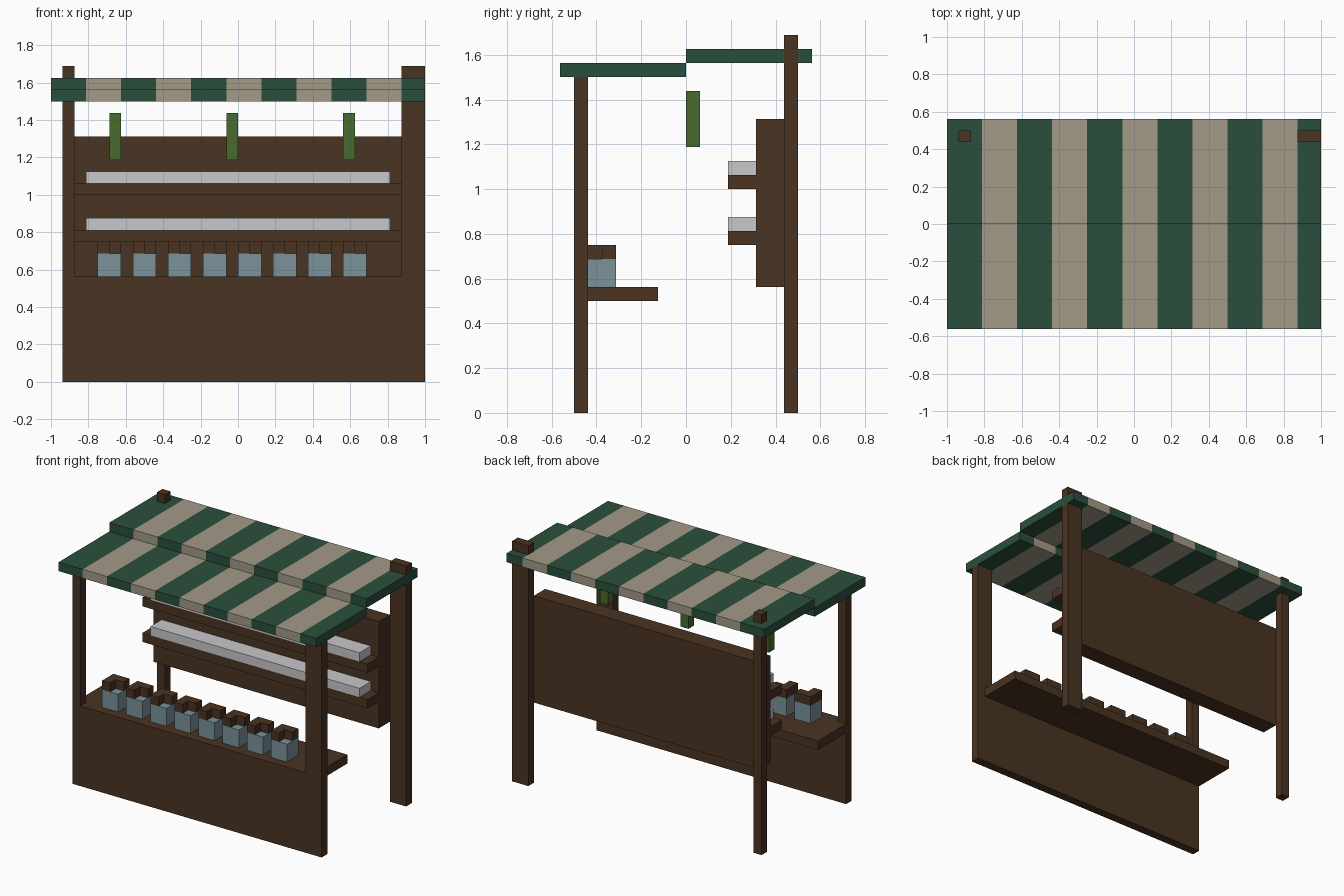
import bpy
import bmesh

U = 1 / 16  # every part sits on a grid of this size


def linear(c):
    c /= 255
    return c / 12.92 if c <= 0.04045 else ((c + 0.055) / 1.055) ** 2.4


def material(name, r, g, b):
    colour = (linear(r), linear(g), linear(b), 1)
    mat = bpy.data.materials.new(name)
    mat.use_nodes = True
    mat.diffuse_color = colour
    node = next(n for n in mat.node_tree.nodes if n.type == 'BSDF_PRINCIPLED')
    node.inputs["Base Color"].default_value = colour
    node.inputs["Roughness"].default_value = 0.9
    return mat


def finish(name, bm, *mats):
    bmesh.ops.recalc_face_normals(bm, faces=bm.faces)
    mesh = bpy.data.meshes.new(name)
    bm.to_mesh(mesh)
    bm.free()
    for mat in mats:
        mesh.materials.append(mat)
    obj = bpy.data.objects.new(name, mesh)
    bpy.context.collection.objects.link(obj)
    return obj


def prism(outline, z):
    """Extrude an outline in grid units from z[0] to z[1]."""
    bm = bmesh.new()
    base = bm.faces.new([bm.verts.new((x * U, y * U, z[0] * U)) for x, y in outline])
    top = bmesh.ops.extrude_face_region(bm, geom=[base])["geom"]
    bmesh.ops.translate(bm, vec=(0, 0, (z[1] - z[0]) * U),
                        verts=[v for v in top if isinstance(v, bmesh.types.BMVert)])
    return bm


def block(x, y, z):
    return prism([(x[0], y[0]), (x[1], y[0]), (x[1], y[1]), (x[0], y[1])], z)


def box(name, x, y, z, mat):
    return finish(name, block(x, y, z), mat)


def awning(name, y, z):
    """Slab sliced into stripes of alternating colour."""
    bm = block((-16, 16), y, z)
    for x in range(-13, 16, 3):
        bmesh.ops.bisect_plane(bm, geom=bm.verts[:] + bm.edges[:] + bm.faces[:],
                               plane_co=(x * U, 0, 0), plane_no=(1, 0, 0))
    for f in bm.faces:
        f.material_index = int((f.calc_center_median().x / U + 16) // 3) % 2
    return finish(name, bm, green, cream)


cube = bpy.data.objects.get("Cube")
if cube:
    bpy.data.objects.remove(cube)

wood = material("dark wood", 74, 51, 34)
green = material("awning green", 42, 79, 60)
cream = material("awning cream", 163, 155, 136)
white = material("pale goods", 200, 200, 203)
glass = material("blue glass", 122, 146, 154)
leaf = material("leaf green", 73, 107, 45)

# Posts, the left pair thicker and the back pair poking through the roof
for side, x in (("right", (-15, -14)), ("left", (14, 16))):
    box("front_post_" + side, x, (-8, -7), (0, 24), wood)
    box("back_post_" + side, x, (7, 8), (0, 27), wood)

# Counter
box("front_panel", (-14, 14), (-8, -7), (0, 9), wood)
box("counter_top", (-15, 15), (-7, -2), (8, 9), wood)

# Back board with two stocked shelves
box("back_board", (-14, 14), (5, 7), (9, 21), wood)
for level, z in (("lower", 12), ("upper", 16)):
    box("shelf_" + level, (-14, 14), (3, 5), (z, z + 1), wood)
    box("goods_" + level, (-13, 13), (3, 5), (z + 1, z + 2), white)

# Jars with notched lids
for i in range(8):
    x = 3 * i - 12
    box(f"jar_{i + 1}", (x, x + 2), (-7, -5), (9, 11), glass)
    notched = [(x, -7), (x + 1, -7), (x + 1, -6), (x + 2, -6), (x + 2, -5), (x, -5)]
    finish(f"jar_lid_{i + 1}", prism(notched, (11, 12)), wood)

# Hanging herbs
for i, x in enumerate((-11, -1, 9)):
    box(f"hanging_herb_{i + 1}", (x, x + 1), (0, 1), (19, 23), leaf)

# Stepped striped awning
awning("awning_front", (-9, 0), (24, 25))
awning("awning_back", (0, 9), (25, 26))
